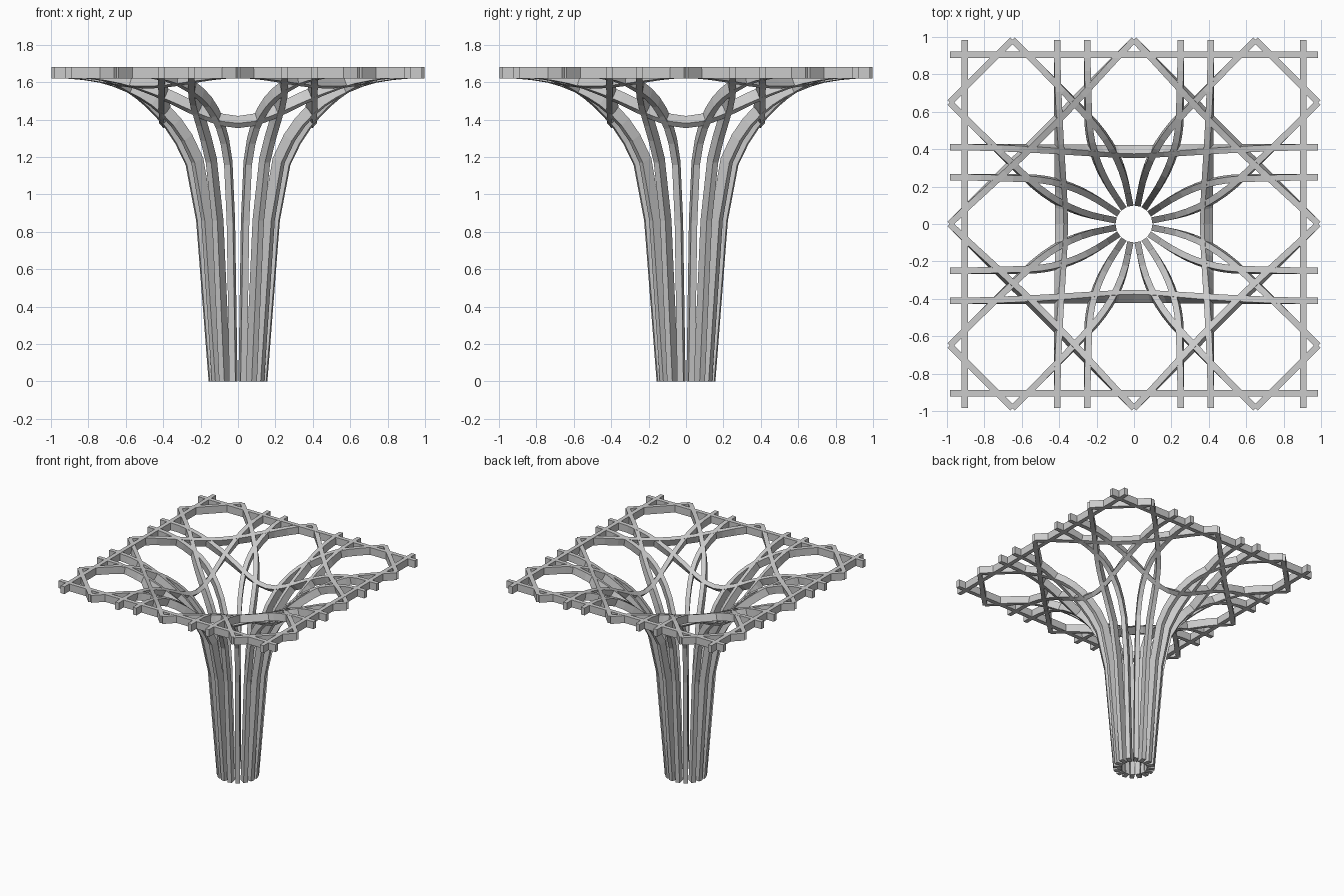
import bpy, bmesh, math
from mathutils import Vector

if "Cube" in bpy.data.objects:
    bpy.data.objects.remove(bpy.data.objects["Cube"])

W, D = 0.034, 0.06             # bar width and depth
R0, R1, Z0, Z1 = 0.225, 0.95, 0.86, 1.62   # funnel: neck radius/height, rim radius/height
END = 0.985


def funnel(x, y):
    """Point on the trumpet surface above (x, y) and its upward/inward normal."""
    r = math.hypot(x, y)
    out = Vector((x / r, y / r, 0))
    if r <= R0 + 0.001:
        z = max(0, Z0 * (r - 0.157) / (R0 - 0.157))
        return Vector((x, y, z)), -out
    k = max(0, R1 - r)
    a, b = R1 - R0, Z1 - Z0
    h = b * math.sqrt(1 - (k / a) ** 2)
    n = -out * (k / a ** 2) + Vector((0, 0, h / b ** 2))
    return Vector((x, y, Z0 + h)), n.normalized()


def line(a, b, n):
    return [(a[0] + (b[0] - a[0]) * i / n, a[1] + (b[1] - a[1]) * i / n) for i in range(n + 1)]


def bezier(a, c, b, n):
    pts = []
    for i in range(n + 1):
        t = i / n
        pts.append(tuple((1 - t) ** 2 * a[k] + 2 * t * (1 - t) * c[k] + t * t * b[k] for k in (0, 1)))
    return pts


def bar(name, plan):
    """Sweep a rectangular bar along a plan path laid on the funnel."""
    pts = [funnel(*p) for p in plan]
    bm = bmesh.new()
    rings = []
    for i, (q, n) in enumerate(pts):
        t = pts[min(i + 1, len(pts) - 1)][0] - pts[max(i - 1, 0)][0]
        s = t.cross(n).normalized() * (W / 2)
        d = n * D
        rings.append([bm.verts.new(v) for v in (q - s, q + s, q + s + d, q - s + d)])
    for a, b in zip(rings, rings[1:]):
        for k in range(4):
            bm.faces.new((a[k], a[(k + 1) % 4], b[(k + 1) % 4], b[k]))
    bm.faces.new(rings[0][::-1])
    bm.faces.new(rings[-1])
    bmesh.ops.recalc_face_normals(bm, faces=bm.faces)
    me = bpy.data.meshes.new(name)
    bm.to_mesh(me)
    bm.free()
    bpy.context.collection.objects.link(bpy.data.objects.new(name, me))


def turn(plan, q):
    for _ in range(q):
        plan = [(-y, x) for x, y in plan]
    return plan


def polar(r, deg):
    return (r * math.sin(math.radians(deg)), r * math.cos(math.radians(deg)))


# Ribs: straight in the canopy, bending into 16 radial stem staves
cross = (0.25, 0.585)
straight_rib = (line((0.25, END), cross, 5)
                + bezier(cross, (0.25, 0.374), polar(R0, 33.75), 7)[1:] + [polar(0.157, 33.75)])
diagonal_rib = (line((0.65, END), cross, 6)
                + bezier(cross, (0.083, 0.418), polar(R0, 11.25), 7)[1:] + [polar(0.157, 11.25)])

for q in range(4):
    for side in (1, -1):
        for name, rib in (("straight_rib", straight_rib), ("diagonal_rib", diagonal_rib)):
            bar(name, turn([(side * x, y) for x, y in rib], q))
    # Canopy lattice
    bar("edge_bar", turn(line((-END, 0.905), (END, 0.905), 1), q))
    bar("sagging_bar", turn(line((-END, 0.41), (END, 0.41), 22), q))
    bar("diamond_bar", turn(line((0, END), (END, 0), 14), q))
    bar("corner_bar", turn(line((0.65, END), (END, 0.65), 1), q))
